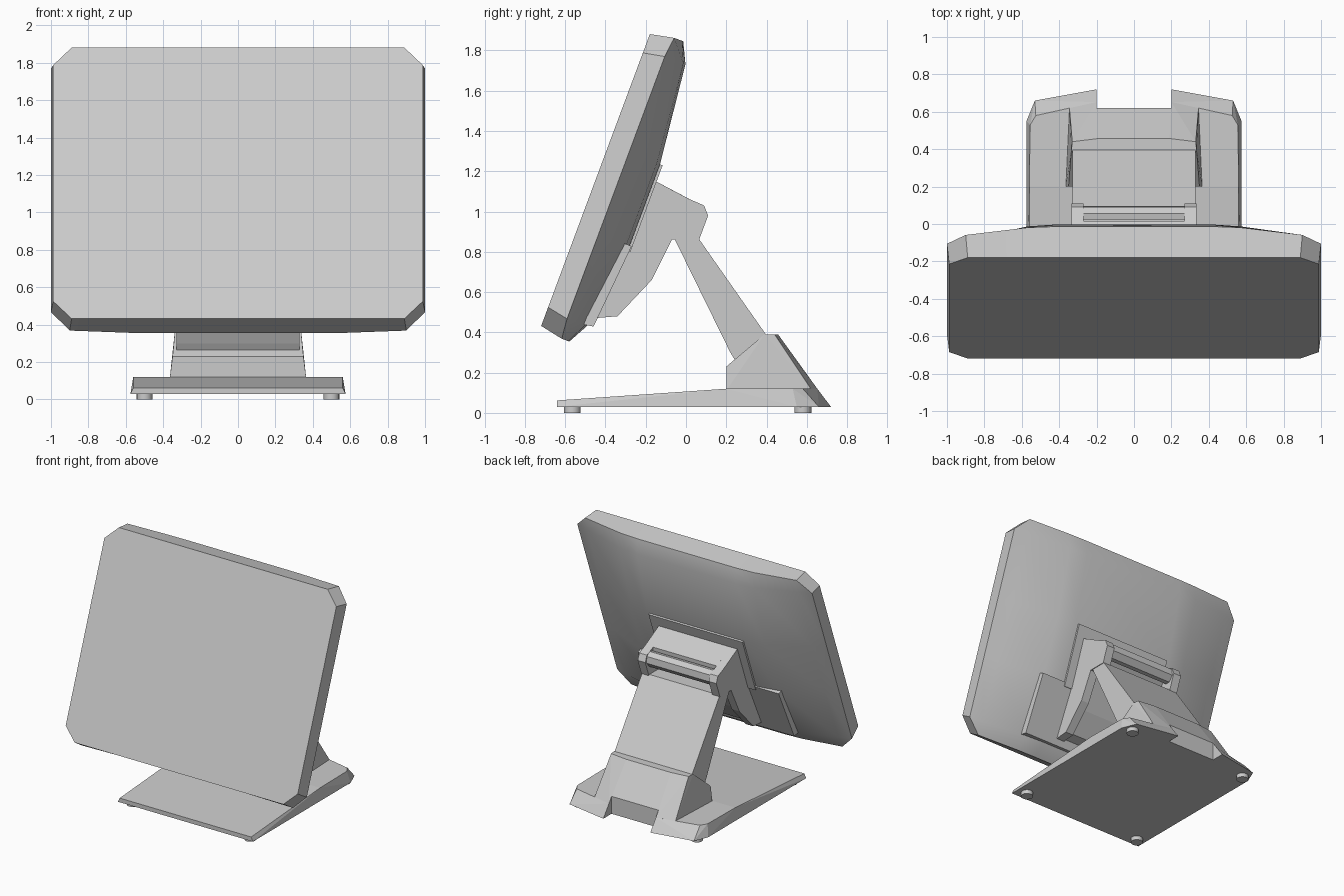
import bpy, bmesh, math
from mathutils import Vector

old = bpy.data.objects.get("Cube")
if old:
    bpy.data.objects.remove(old, do_unlink=True)

grey = bpy.data.materials.new("light_grey")
grey.use_nodes = True
grey.diffuse_color = (0.6, 0.6, 0.6, 1)
grey.node_tree.nodes["Principled BSDF"].inputs["Base Color"].default_value = (0.6, 0.6, 0.6, 1)


def finish(bm, name, smooth=None):
    bmesh.ops.recalc_face_normals(bm, faces=bm.faces[:])
    mesh = bpy.data.meshes.new(name)
    bm.to_mesh(mesh)
    bm.free()
    mesh.materials.append(grey)
    obj = bpy.data.objects.new(name, mesh)
    bpy.context.collection.objects.link(obj)
    if smooth:
        bpy.ops.object.select_all(action='DESELECT')
        obj.select_set(True)
        bpy.context.view_layer.objects.active = obj
        bpy.ops.object.shade_smooth_by_angle(angle=math.radians(smooth))
    return obj


def side_prism(name, profile, x0, x1):
    """Extrude a (y, z) outline along x."""
    bm = bmesh.new()
    face = bm.faces.new([bm.verts.new((x0, y, z)) for y, z in profile])
    out = bmesh.ops.extrude_face_region(bm, geom=[face])["geom"]
    moved = [g for g in out if isinstance(g, bmesh.types.BMVert)]
    bmesh.ops.translate(bm, verts=moved, vec=(x1 - x0, 0, 0))
    return finish(bm, name)


def mirrored_hull(name, points):
    """Convex solid around points mirrored across x."""
    bm = bmesh.new()
    for x, y, z in points:
        bm.verts.new((x, y, z))
        bm.verts.new((-x, y, z))
    bmesh.ops.convex_hull(bm, input=bm.verts[:])
    bmesh.ops.dissolve_limit(bm, angle_limit=0.03, verts=bm.verts[:], edges=bm.edges[:])
    return finish(bm, name)


# Tilted display space: u runs up the screen, n runs out of its back
ORIGIN = Vector((0, -0.72, 0.43))
UP = Vector((0, 0.349, 0.937))
BACK = Vector((0, 0.937, -0.349))


def tilt(x, u, n):
    return ORIGIN + Vector((x, 0, 0)) + UP * u + BACK * n


def outline(profile):
    return [tilt(0, u, n).yz for u, n in profile]


# Display housing: chamfered flat front, bulging back
columns = {-1: 0, -0.9: 0.2, -0.57: 0.9, -0.42: 1, 0.42: 1, 0.57: 0.9, 0.9: 0.2, 1: 0}
rows = {-0.022: 0.05, 0.08: 0.105, 0.52: 0.165, 0.96: 0.165, 1.47: 0.11, 1.573: 0.06}
bm = bmesh.new()
grid = {}
last_c, last_r = len(columns) - 1, len(rows) - 1
for i, (x, f) in enumerate(columns.items()):
    for j, (u, g) in enumerate(rows.items()):
        if not (i in (0, last_c) and j in (0, last_r)):
            grid[i, j] = bm.verts.new(tilt(x, u, 0.108 + f * g))
for i in range(last_c):
    for j in range(last_r):
        corners = [(i, j), (i + 1, j), (i + 1, j + 1), (i, j + 1)]
        bm.faces.new([grid[c] for c in corners if c in grid])
rim = [e for e in bm.edges if e.is_boundary]
wall = bmesh.ops.extrude_edge_only(bm, edges=rim)["geom"]
middle = 0.7755
for v in [g for g in wall if isinstance(g, bmesh.types.BMVert)]:
    u = (v.co - ORIGIN).dot(UP)
    v.co = tilt(v.co.x * 0.988, middle + (u - middle) * 0.97, 0)
front = [e for e in bm.edges if e.is_boundary]
bmesh.ops.contextual_create(bm, geom=front)
finish(bm, "display_housing", 25)

# Mounting plates on the back of the display
side_prism("upper_mount_plate", outline([(0.5, 0.2), (0.96, 0.2), (0.96, 0.287), (0.5, 0.287)]), -0.4, 0.4)
side_prism("lower_mount_plate", outline([(0.07, 0.12), (0.53, 0.12), (0.53, 0.283), (0.09, 0.245)]), -0.6, 0.6)

# Hinge bracket: two cheeks and a recessed centre
cheek = [(-0.15, 1.15), (0.02, 1.06), (0.09, 1.03), (0.11, 0.98), (0.065, 0.86), (-0.07, 0.86),
         (-0.17, 0.66), (-0.34, 0.48), (-0.46, 0.47), (-0.3, 0.85)]
for side, a, b in (("right", -0.335, -0.27), ("left", 0.27, 0.335)):
    side_prism(side + "_bracket_cheek", cheek, a, b)
side_prism("bracket_centre", [(-0.15, 1.15), (0.015, 1.063), (0.01, 0.97), (-0.1, 0.86),
                              (-0.24, 0.64), (-0.36, 0.5), (-0.46, 0.48), (-0.3, 0.85)], -0.275, 0.275)
side_prism("hinge_bar", [(0.025, 1.04), (0.055, 1.045), (0.09, 1.02), (0.095, 0.97),
                         (0.06, 0.93), (0.025, 0.93)], -0.272, 0.272)

# Support arm
side_prism("support_arm", [(-0.06, 0.87), (0.06, 0.87), (0.4, 0.385), (0.4, 0.25),
                           (0.25, 0.25), (0.22, 0.3)], -0.33, 0.33)

# Base slab and arm socket, both with a rear cable notch
base = mirrored_hull("base_slab", [
    (0.575, -0.64, 0.03), (0.575, 0.55, 0.03), (0.53, 0.66, 0.03), (0.2, 0.72, 0.03),
    (0.56, -0.64, 0.062), (0.56, 0.2, 0.12), (0.555, 0.53, 0.12), (0.525, 0.58, 0.12), (0.2, 0.652, 0.12)])
socket = mirrored_hull("arm_socket", [
    (0.365, 0.2, 0.11), (0.345, 0.62, 0.12), (0.2, 0.652, 0.12), (0.345, 0.61, 0.11), (0.2, 0.64, 0.11),
    (0.35, 0.2, 0.23), (0.335, 0.39, 0.39), (0.33, 0.44, 0.39), (0.19, 0.457, 0.39)])
cutter = side_prism("notch_cutter", [(0.62, -0.1), (0.9, -0.1), (0.9, 0.5), (0.62, 0.5)], -0.2, 0.2)
cutter.hide_render = True
for part in (base, socket):
    mod = part.modifiers.new("cable_notch", 'BOOLEAN')
    mod.operation = 'DIFFERENCE'
    mod.solver = 'EXACT'
    mod.object = cutter
    bpy.context.view_layer.objects.active = part
    bpy.ops.object.modifier_apply(modifier=mod.name)
bpy.data.objects.remove(cutter, do_unlink=True)

# Feet
for depth, y in (("front", -0.565), ("rear", 0.58)):
    for side, x in (("right", -0.5), ("left", 0.5)):
        bm = bmesh.new()
        bmesh.ops.create_cone(bm, cap_ends=True, segments=16, radius1=0.042, radius2=0.042, depth=0.035)
        bmesh.ops.translate(bm, verts=bm.verts[:], vec=(x, y, 0.0175))
        finish(bm, f"{depth}_{side}_foot", 40)
